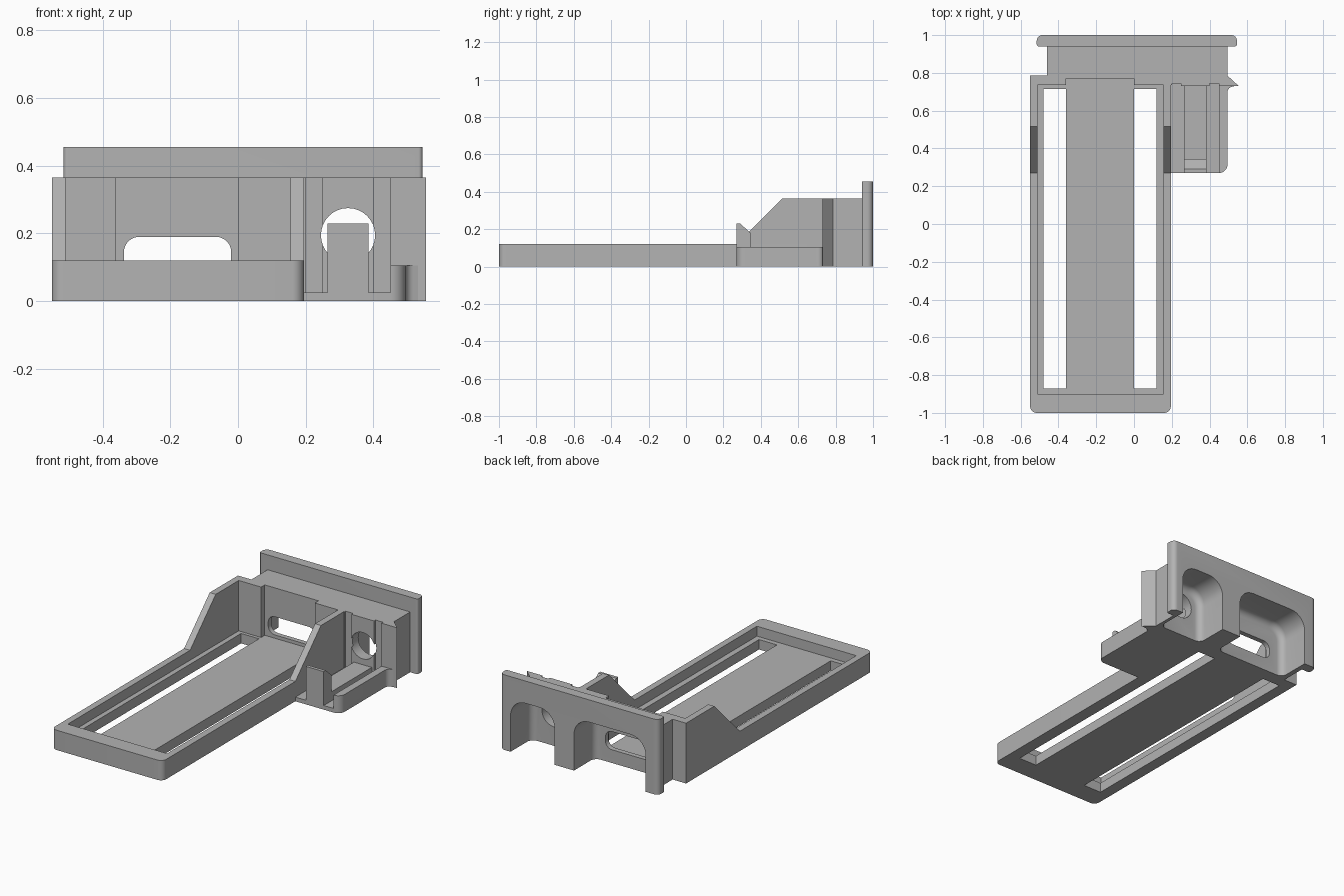
import bpy, bmesh, math
from mathutils import Vector

cube = bpy.data.objects.get("Cube")
if cube:
    bpy.data.objects.remove(cube)

GREY = (0.45, 0.45, 0.45, 1)
mat = bpy.data.materials.new("plain grey plastic")
mat.use_nodes = True
mat.diffuse_color = GREY
mat.node_tree.nodes["Principled BSDF"].inputs["Base Color"].default_value = GREY


def rounded(points, steps=8):
    """Outline from (u, v, radius) corners; radius may be left out."""
    out = []
    for i, p in enumerate(points):
        c = Vector(p[:2])
        r = p[2] if len(p) > 2 else 0
        if not r:
            out.append(c)
            continue
        a = (Vector(points[i - 1][:2]) - c).normalized()
        b = (Vector(points[(i + 1) % len(points)][:2]) - c).normalized()
        half = a.angle(b) / 2
        centre = c + (a + b).normalized() * (r / math.sin(half))
        start = c + a * (r / math.tan(half)) - centre
        end = c + b * (r / math.tan(half)) - centre
        turn = start.angle_signed(end)
        for k in range(steps + 1):
            t = -turn * k / steps
            out.append(centre + Vector((start.x * math.cos(t) - start.y * math.sin(t),
                                        start.x * math.sin(t) + start.y * math.cos(t))))
    return out


def prism(name, points, lo, hi, axis="z", end_bevel=0):
    """Extrude an outline along an axis; end_bevel rounds the rim at lo."""
    place = {"z": lambda u, v, t: (u, v, t),
             "y": lambda u, v, t: (u, t, v),
             "x": lambda u, v, t: (t, u, v)}[axis]
    outline = rounded(points)
    bm = bmesh.new()
    low = [bm.verts.new(place(p[0], p[1], lo)) for p in outline]
    high = [bm.verts.new(place(p[0], p[1], hi)) for p in outline]
    cap = bm.faces.new(low)
    bm.faces.new(high)
    n = len(low)
    for i in range(n):
        j = (i + 1) % n
        bm.faces.new((low[i], low[j], high[j], high[i]))
    bmesh.ops.recalc_face_normals(bm, faces=bm.faces)
    if end_bevel:
        bmesh.ops.bevel(bm, geom=list(cap.edges), offset=end_bevel, segments=6,
                        profile=0.5, affect="EDGES")
    mesh = bpy.data.meshes.new(name)
    bm.to_mesh(mesh)
    bm.free()
    mesh.materials.append(mat)
    obj = bpy.data.objects.new(name, mesh)
    bpy.context.collection.objects.link(obj)
    return obj


def rect(u0, u1, v0, v1, r=0):
    return [(u0, v0, r), (u1, v0, r), (u1, v1, r), (u0, v1, r)]


def cut(obj, cutters):
    for c in cutters:
        m = obj.modifiers.new("cut", "BOOLEAN")
        m.operation, m.solver, m.object = "DIFFERENCE", "EXACT", c
    bpy.context.view_layer.update()
    deps = bpy.context.evaluated_depsgraph_get()
    mesh = bpy.data.meshes.new_from_object(obj.evaluated_get(deps))
    obj.modifiers.clear()
    obj.data = mesh


# Long tray with a recessed floor and two slots
tray = prism("tray", [(-0.55, -1, 0.035), (0.195, -1, 0.035), (0.195, 0.77), (-0.55, 0.77)], 0, 0.12)
tray_cutters = [prism("tray_cavity", rect(-0.51, 0.155, -0.9, 0.8), 0.06, 0.2)]
for x0, x1 in ((-0.48, -0.36), (0, 0.12)):
    tray_cutters.append(prism("tray_slot", rect(x0, x1, -0.87, 0.715), -0.1, 0.2))
cut(tray, tray_cutters)

# Sloped cheeks on both sides of the tray
cheek = [(0.27, 0.12), (0.515, 0.365), (0.76, 0.365), (0.76, 0.12)]
prism("right_cheek", cheek, -0.55, -0.51, "x")
prism("left_cheek", cheek, 0.155, 0.195, "x")

# Rear block with a stepped front and a side clip
block = prism("rear_block", [
    (-0.55, 0.735), (-0.36, 0.735), (-0.36, 0.77), (0, 0.77), (0, 0.735),
    (0.2, 0.735), (0.2, 0.745), (0.25, 0.745), (0.25, 0.73), (0.4, 0.73),
    (0.4, 0.745), (0.45, 0.745), (0.45, 0.73), (0.555, 0.73), (0.495, 0.785),
    (0.495, 0.94), (-0.46, 0.94), (-0.46, 0.785), (-0.55, 0.785)], 0, 0.365)

# Rear flange plate
flange = prism("rear_flange", [(-0.515, 0.94, 0.012), (0.545, 0.94, 0.012),
                               (0.545, 1, 0.03), (-0.515, 1, 0.03)], 0, 0.455)

# Arched pockets open to the back and underside, with port openings
pockets = [prism("pocket", [(x0, -0.2), (x1, -0.2), (x1, 0.32, 0.1), (x0, 0.32, 0.1)],
                 0.8, 1.1, "y", 0.04)
           for x0, x1 in ((-0.43, 0.05), (0.18, 0.475))]
slot_port = prism("slot_port", rect(-0.337, -0.02, 0.08, 0.19, 0.045), 0.7, 0.9, "y")
round_port = prism("round_port", rect(0.245, 0.405, 0.115, 0.275, 0.0799), 0.7, 0.9, "y")
cut(flange, pockets)
cut(block, pockets + [slot_port, round_port])

# Side bay: floor, low outer wall flaring to the clip, raised rest and hook
prism("bay_floor", [(0.19, 0.27), (0.495, 0.27, 0.045), (0.495, 0.75), (0.19, 0.75)], 0, 0.025)
prism("bay_wall", [(0.45, 0.27), (0.495, 0.27, 0.0449), (0.495, 0.72, 0.03),
                   (0.55, 0.735), (0.45, 0.745)], 0, 0.105)
prism("bay_rest_and_hook", [(0.27, 0), (0.27, 0.23), (0.29, 0.23), (0.345, 0.18),
                            (0.345, 0.08), (0.74, 0.08), (0.74, 0)], 0.265, 0.385, "x")

# Remove cutters and smooth the curved corners
for c in tray_cutters + pockets + [slot_port, round_port]:
    bpy.data.objects.remove(c)
bpy.ops.object.select_all(action="DESELECT")
for obj in bpy.context.collection.objects:
    if obj.type == "MESH" and mat.name in obj.data.materials:
        obj.select_set(True)
        bpy.context.view_layer.objects.active = obj
bpy.ops.object.shade_smooth_by_angle(angle=math.radians(30))
